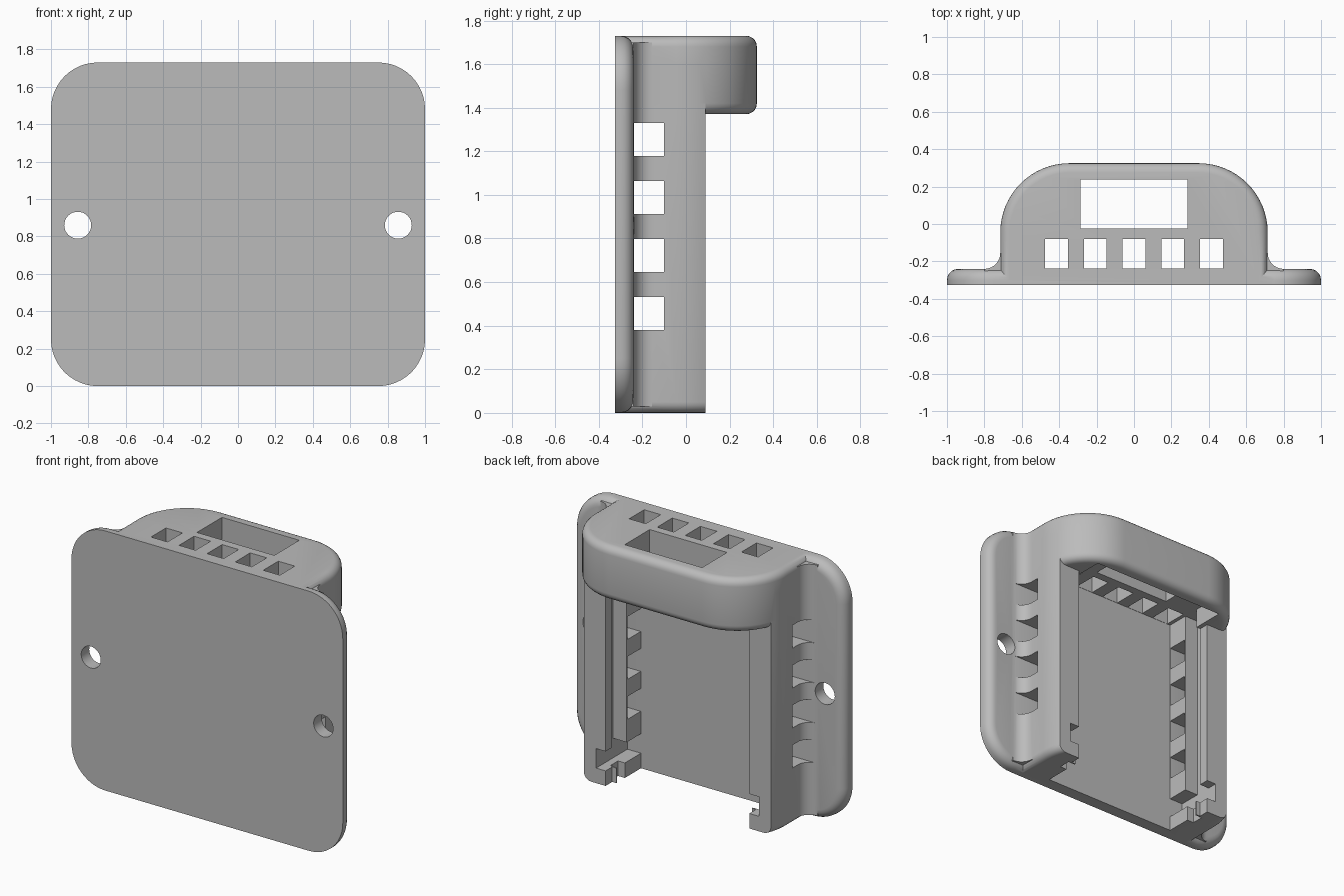
import bpy, bmesh
from math import pi, cos, sin
from mathutils import Matrix, Vector

old = bpy.data.objects.get("Cube")
if old:
    bpy.data.objects.remove(old, do_unlink=True)

BACK = -0.24      # rear surface of the mounting plate
TOP = 1.73

grey = bpy.data.materials.new("plain grey")
grey.use_nodes = True
grey.diffuse_color = (0.5, 0.5, 0.5, 1)
grey.node_tree.nodes["Principled BSDF"].inputs["Base Color"].default_value = (0.5, 0.5, 0.5, 1)


def arc(cx, cy, r, a0, a1, n=12):
    return [(cx + r * cos(a0 + (a1 - a0) * i / n), cy + r * sin(a0 + (a1 - a0) * i / n))
            for i in range(n + 1)]


def make(name, bm):
    bmesh.ops.recalc_face_normals(bm, faces=bm.faces)
    mesh = bpy.data.meshes.new(name)
    bm.to_mesh(mesh)
    bm.free()
    mesh.materials.append(grey)
    obj = bpy.data.objects.new(name, mesh)
    bpy.context.collection.objects.link(obj)
    return obj


def prism(name, points, place, depth, round_edge=None, radius=0.05):
    """Extrude a flat profile along depth; round the edges picked by round_edge."""
    bm = bmesh.new()
    face = bm.faces.new([bm.verts.new(place(a, b)) for a, b in points])
    new = bmesh.ops.extrude_face_region(bm, geom=[face])["geom"]
    bmesh.ops.translate(bm, vec=depth, verts=[v for v in new if isinstance(v, bmesh.types.BMVert)])
    if round_edge:
        edges = [e for e in bm.edges if round_edge(e.verts[0].co, e.verts[1].co)]
        bmesh.ops.bevel(bm, geom=edges, offset=radius, segments=5, profile=0.5, affect='EDGES')
    return make(name, bm)


def box(x0, x1, y0, y1, z0, z1):
    bm = bmesh.new()
    bmesh.ops.create_cube(bm, size=1)
    bmesh.ops.scale(bm, vec=(x1 - x0, y1 - y0, z1 - z0), verts=bm.verts)
    bmesh.ops.translate(bm, vec=((x0 + x1) / 2, (y0 + y1) / 2, (z0 + z1) / 2), verts=bm.verts)
    return make("cutter", bm)


def combine(target, tool, operation='DIFFERENCE'):
    mod = target.modifiers.new("combine", 'BOOLEAN')
    mod.operation = operation
    mod.solver = 'EXACT'
    mod.object = tool
    bpy.context.view_layer.objects.active = target
    bpy.ops.object.modifier_apply(modifier=mod.name)
    bpy.data.objects.remove(tool, do_unlink=True)


# Mounting plate with rounded corners and a soft rear edge
R = 0.25
outline = []
for i, (cx, cz) in enumerate([(1 - R, TOP - R), (R - 1, TOP - R), (R - 1, R), (1 - R, R)]):
    outline += arc(cx, cz, R, i * pi / 2, (i + 1) * pi / 2)
holder = prism("wall_holder", outline, lambda a, b: (a, -0.325, b), Vector((0, BACK + 0.325, 0)),
               lambda p, q: min(p.y, q.y) > BACK - 0.01, 0.06)

# Housing profile seen from above
W, C = 0.715, 0.37
profile = [(W, -0.3)] + arc(W - C, 0.325 - C, C, 0, pi / 2, 16) \
    + arc(C - W, 0.325 - C, C, pi / 2, pi, 16) + [(-W, -0.3)]


def rim(*heights):
    def test(p, q):
        return abs(p.z - q.z) < 1e-4 and max(p.y, q.y) > -0.29 and \
            any(abs(p.z - h) < 1e-4 for h in heights)
    return test


# Side walls, cut back below the hood
walls = prism("walls", profile, lambda a, b: (a, b, 0), Vector((0, 0, 1.6)), rim(0))
combine(walls, box(-1, 1, 0.09, 1, -1, 2))

# Rounded hood
hood = prism("hood", profile, lambda a, b: (a, b, 1.37), Vector((0, 0, TOP - 1.37)), rim(1.37, TOP))
combine(holder, walls, 'UNION')
combine(holder, hood, 'UNION')

# Concave fillets between walls and plate
F = 0.085
for s in (1, -1):
    curve = [(s * x, y) for x, y in arc(W + F, BACK + F, F, pi, 1.5 * pi, 8)]
    flare = curve + [(s * (W + F), -0.27), (s * (W - 0.04), -0.27), (s * (W - 0.04), BACK + F)]
    combine(holder, prism("fillet", flare, lambda a, b: (a, b, 0.03), Vector((0, 0, TOP - 0.06))), 'UNION')

# Main cavity, hood cavity, wider lip opening
combine(holder, box(-0.5, 0.5, BACK, 0.24, -0.1, 1.5))
combine(holder, box(-0.53, 0.53, 0.02, 0.2, -0.1, 1.37))

# Board groove, its narrow foot and the cross slot at the bottom
combine(holder, box(-0.6, 0.6, -0.09, 0.02, 0.1, 1.5))
combine(holder, box(-0.55, 0.55, -0.07, 0.01, -0.1, 0.15))
combine(holder, box(-0.6, 0.6, BACK, 0.2, 0.1, 0.23))

# Side vents
for i in range(4):
    z = 0.38 + i * 0.266
    combine(holder, box(-0.85, 0.85, BACK + 0.002, -0.1, z, z + 0.152))

# Top vents and large top window
for i in range(-2, 3):
    x = i * 0.207
    combine(holder, box(x - 0.061, x + 0.061, BACK + 0.002, -0.08, 1.4, 2))
combine(holder, box(-0.285, 0.285, -0.025, 0.238, 1.4, 2))

# Screw holes
for s in (1, -1):
    bm = bmesh.new()
    bmesh.ops.create_cone(bm, cap_ends=True, segments=32, radius1=0.072, radius2=0.072, depth=0.6,
                          matrix=Matrix.Translation((s * 0.857, -0.3, 0.86)) @ Matrix.Rotation(pi / 2, 4, 'X'))
    combine(holder, make("screw_hole", bm))

# Smooth curved surfaces, crisp corners
bpy.ops.object.select_all(action='DESELECT')
holder.select_set(True)
bpy.context.view_layer.objects.active = holder
bpy.ops.object.shade_smooth_by_angle(angle=pi / 6)
